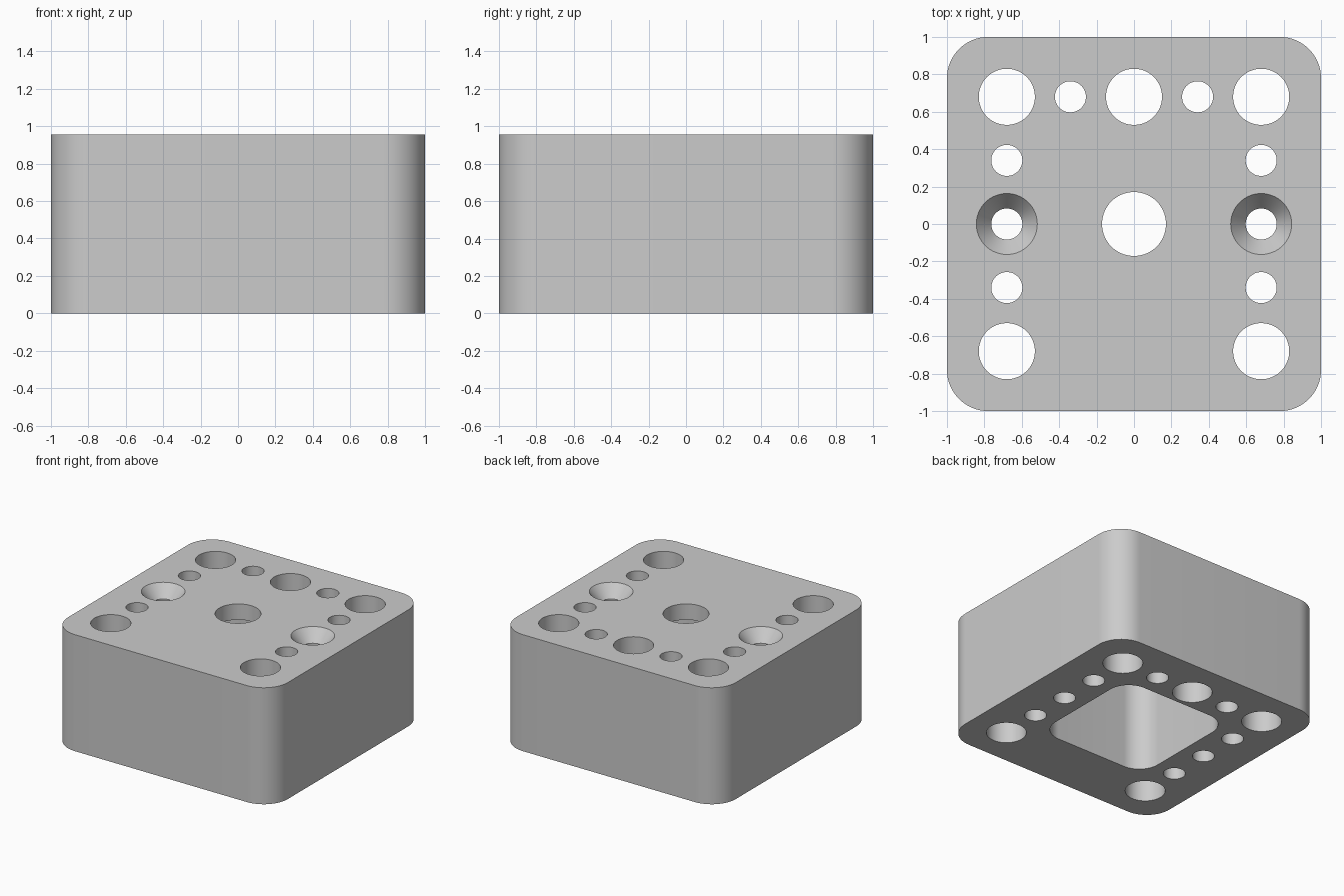
import bpy
import bmesh
from math import cos, sin, pi, radians

cube = bpy.data.objects.get("Cube")
if cube:
    bpy.data.objects.remove(cube, do_unlink=True)

HEIGHT = 0.957
ROOF = 0.13      # thickness of the plate above the hollow
PITCH = 0.68     # hole centre distance from the middle

grey = bpy.data.materials.new("plain grey")
grey.use_nodes = True
grey.diffuse_color = (0.6, 0.6, 0.6, 1)
grey.node_tree.nodes["Principled BSDF"].inputs["Base Color"].default_value = (0.6, 0.6, 0.6, 1)


def rounded_square(half, radius, steps=16):
    """Outline of a square with round corners."""
    points = []
    for corner, (sx, sy) in enumerate([(1, 1), (-1, 1), (-1, -1), (1, -1)]):
        for i in range(steps + 1):
            a = (corner + i / steps) * pi / 2
            points.append((sx * (half - radius) + radius * cos(a),
                           sy * (half - radius) + radius * sin(a)))
    return points


def circle(x, y, radius, steps=64):
    return [(x + radius * cos(2 * pi * i / steps),
             y + radius * sin(2 * pi * i / steps)) for i in range(steps)]


def loft(bm, layers):
    """Closed solid through a stack of (outline, z) layers."""
    rings = [[bm.verts.new((x, y, z)) for x, y in outline] for outline, z in layers]
    for low, high in zip(rings, rings[1:]):
        for i in range(len(low)):
            j = (i + 1) % len(low)
            bm.faces.new((low[i], low[j], high[j], high[i]))
    bm.faces.new(rings[0][::-1])
    bm.faces.new(rings[-1])


def make_object(name, bm):
    mesh = bpy.data.meshes.new(name)
    bm.to_mesh(mesh)
    bm.free()
    mesh.materials.append(grey)
    obj = bpy.data.objects.new(name, mesh)
    bpy.context.collection.objects.link(obj)
    return obj


# Rounded block
bm = bmesh.new()
loft(bm, [(rounded_square(1, 0.22), 0), (rounded_square(1, 0.22), HEIGHT)])
block = make_object("drilled_block", bm)

# Straight holes, running right through the rim
bm = bmesh.new()
large = [(0, PITCH)] + [(sx * PITCH, sy * PITCH) for sx in (-1, 1) for sy in (-1, 1)]
small = [(s * PITCH / 2, PITCH) for s in (-1, 1)]
small += [(sx * PITCH, sy * PITCH / 2) for sx in (-1, 1) for sy in (-1, 1)]
for spots, radius in ((large, 0.15), (small, 0.083)):
    for x, y in spots:
        hole = circle(x, y, radius)
        loft(bm, [(hole, -0.1), (hole, HEIGHT + 0.1)])

# Countersunk holes at the sides
for x in (-PITCH, PITCH):
    narrow, wide = circle(x, 0, 0.083), circle(x, 0, 0.163)
    loft(bm, [(narrow, -0.1), (narrow, HEIGHT - 0.1), (wide, HEIGHT), (wide, HEIGHT + 0.1)])
holes = make_object("hole_cutter", bm)

# Hollow open at the bottom
bm = bmesh.new()
pocket = rounded_square(0.5, 0.18)
loft(bm, [(pocket, -0.1), (pocket, HEIGHT - ROOF)])
hollow = make_object("hollow_cutter", bm)

# Round hole from the hollow to the top
bm = bmesh.new()
centre = circle(0, 0, 0.171)
loft(bm, [(centre, HEIGHT / 2), (centre, HEIGHT + 0.1)])
bore = make_object("centre_hole_cutter", bm)

bpy.ops.object.select_all(action="DESELECT")
block.select_set(True)
bpy.context.view_layer.objects.active = block
for cutter in (holes, hollow, bore):
    cut = block.modifiers.new(cutter.name, "BOOLEAN")
    cut.operation = "DIFFERENCE"
    cut.solver = "EXACT"
    cut.object = cutter
    bpy.ops.object.modifier_apply(modifier=cut.name)
    bpy.data.objects.remove(cutter, do_unlink=True)

bpy.ops.object.shade_smooth_by_angle(angle=radians(30))
